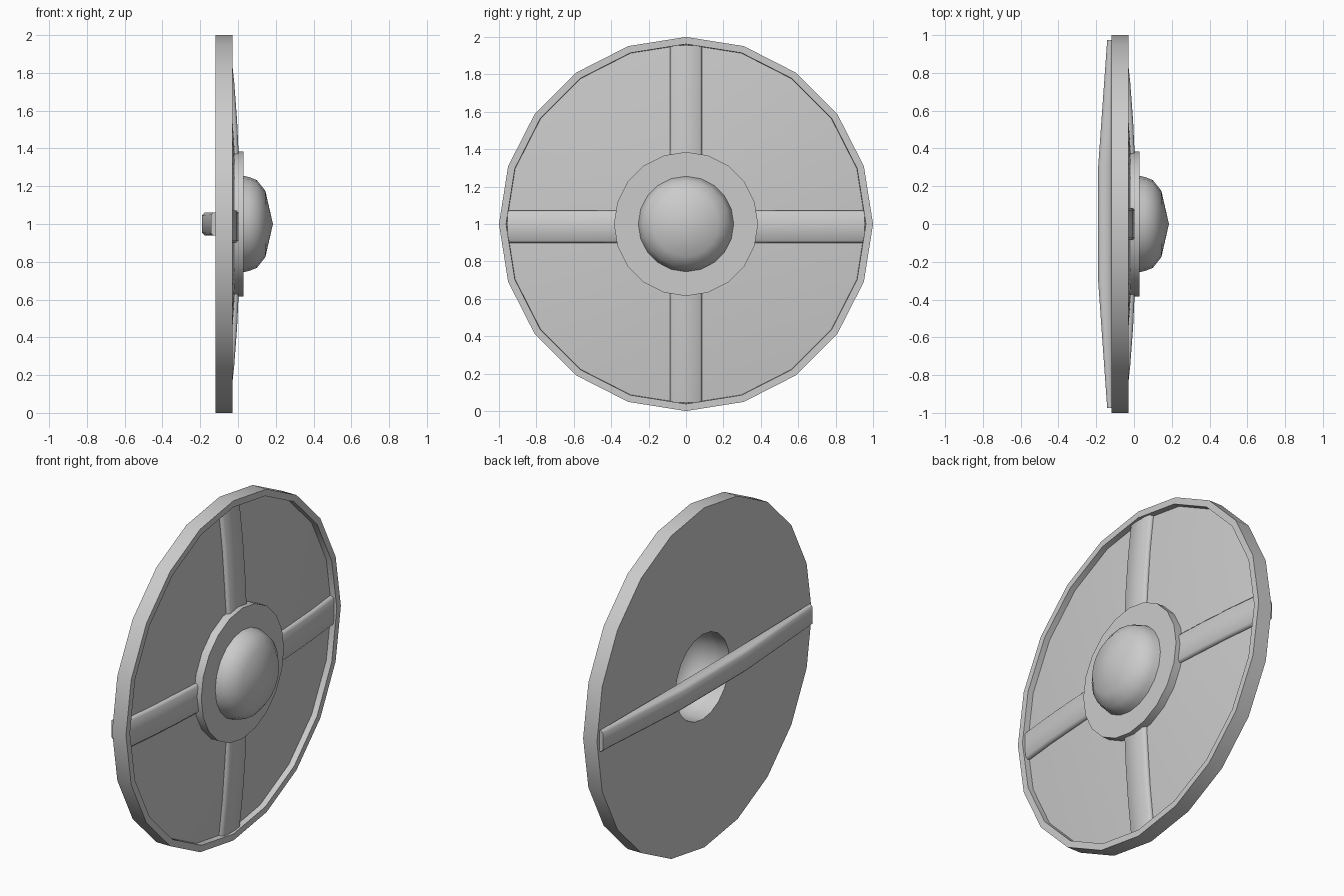
import bpy, bmesh, math
from mathutils import Matrix

if "Cube" in bpy.data.objects:
    bpy.data.objects.remove(bpy.data.objects["Cube"])

SIDES = 20


def finish(bm, name, angle=35):
    bmesh.ops.remove_doubles(bm, verts=bm.verts, dist=1e-5)
    bmesh.ops.recalc_face_normals(bm, faces=bm.faces)
    me = bpy.data.meshes.new(name)
    bm.to_mesh(me)
    bm.free()
    ob = bpy.data.objects.new(name, me)
    bpy.context.collection.objects.link(ob)
    bpy.ops.object.select_all(action='DESELECT')
    bpy.context.view_layer.objects.active = ob
    ob.select_set(True)
    bpy.ops.object.shade_smooth_by_angle(angle=math.radians(angle))
    return ob


def bridge(bm, rings, closed):
    n = len(rings[0])
    pairs = list(zip(rings, rings[1:])) + ([(rings[-1], rings[0])] if closed else [])
    for a, b in pairs:
        for i in range(n):
            j = (i + 1) % n
            bm.faces.new((a[i], a[j], b[j], b[i]))


def lathe(name, profile, closed=True):
    """Turn (radius, x) points around the x axis through z = 1."""
    bm = bmesh.new()
    rings = []
    for r, x in profile:
        rings.append([bm.verts.new((x, r * math.cos(2 * math.pi * k / SIDES),
                                    1 + r * math.sin(2 * math.pi * k / SIDES)))
                      for k in range(SIDES)])
    bridge(bm, rings, closed)
    bmesh.ops.dissolve_degenerate(bm, dist=1e-5, edges=bm.edges)
    return finish(bm, name)


def bar(name, stations, half, chamfer, turn=0.0, shift=0.0):
    """Loft chamfered sections (y, x_low, x_high) along y, turned about the centre."""
    bm = bmesh.new()
    rings = []
    for y, x0, x1 in stations:
        c = min(chamfer, (x1 - x0) * 0.4)
        sec = [(x0 + c, -half), (x1 - c, -half), (x1, -half + c), (x1, half - c),
               (x1 - c, half), (x0 + c, half), (x0, half - c), (x0, -half + c)]
        rings.append([bm.verts.new((x, y, z)) for x, z in sec])
    bridge(bm, rings, False)
    bm.faces.new(rings[0])
    bm.faces.new(rings[-1])
    m = Matrix.Translation((0, 0, 1 + shift)) @ Matrix.Rotation(turn, 4, 'X')
    bmesh.ops.transform(bm, matrix=m, verts=bm.verts)
    return finish(bm, name, 50)


# Round board with raised rim, gently domed face and central hole
lathe("board_and_rim", [(1, -0.12), (1, -0.03), (0.962, -0.03), (0.96, -0.064),
                        (0.75, -0.042), (0.4, -0.018), (0.25, -0.012), (0.25, -0.108)])

# Central boss: flange and hollow dome
lathe("boss", [(0.385, -0.03), (0.385, 0.03), (0.255, 0.03), (0.248, 0.06),
               (0.232, 0.10), (0.175, 0.145), (0, 0.185),
               (0, 0.165), (0.16, 0.13), (0.215, 0.09), (0.24, 0.03), (0.25, -0.03)])

# Four straps on the face, from flange to rim
strap = [(0.36, -0.04, 0.004), (0.55, -0.05, -0.005), (0.75, -0.065, -0.02),
         (0.955, -0.085, -0.042)]
for k, label in enumerate(("right", "top", "left", "bottom")):
    bar("strap_" + label, strap, 0.086, 0.012, k * math.pi / 2,
        -0.015 if k % 2 == 0 else 0)

# Grip bar across the back
bar("grip", [(-0.975, -0.142, -0.11), (-0.3, -0.19, -0.115),
             (0.3, -0.19, -0.115), (0.975, -0.142, -0.11)], 0.062, 0.014)
